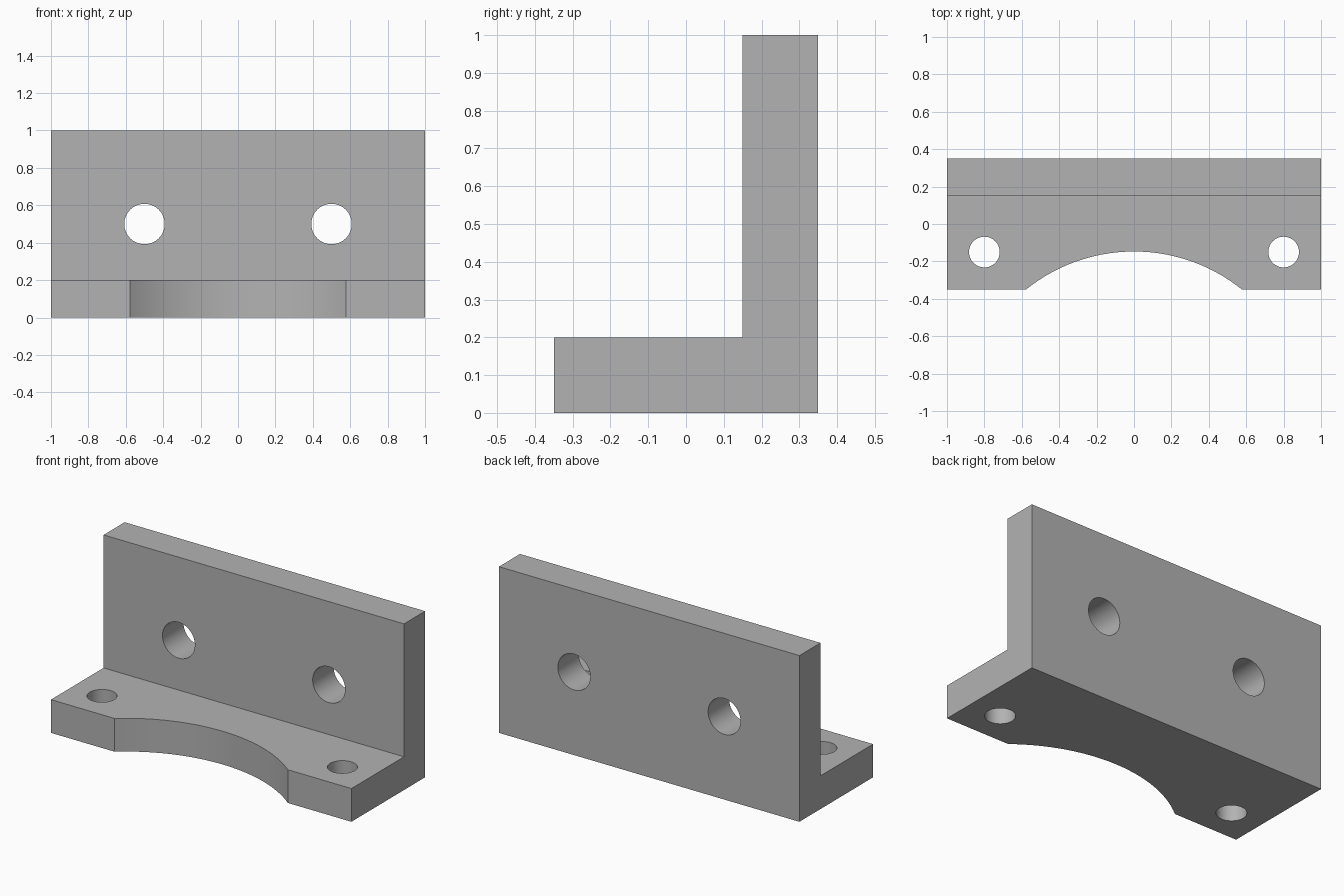
import bpy
import bmesh
import math

if "Cube" in bpy.data.objects:
    bpy.data.objects.remove(bpy.data.objects["Cube"], do_unlink=True)

WIDTH, DEPTH, HEIGHT, THICK = 2.0, 0.7, 1.0, 0.2
FRONT, BACK = -DEPTH / 2, DEPTH / 2

grey = bpy.data.materials.new("plain grey")
grey.use_nodes = True
colour = (0.45, 0.45, 0.45, 1)
grey.diffuse_color = colour
grey.node_tree.nodes["Principled BSDF"].inputs["Base Color"].default_value = colour


def make_bracket():
    """L-shaped side profile extruded along the width."""
    profile = [(FRONT, 0), (BACK, 0), (BACK, HEIGHT), (BACK - THICK, HEIGHT),
               (BACK - THICK, THICK), (FRONT, THICK)]
    bm = bmesh.new()
    face = bm.faces.new([bm.verts.new((-WIDTH / 2, y, z)) for y, z in profile])
    moved = bmesh.ops.extrude_face_region(bm, geom=[face])["geom"]
    verts = [v for v in moved if isinstance(v, bmesh.types.BMVert)]
    bmesh.ops.translate(bm, verts=verts, vec=(WIDTH, 0, 0))
    bmesh.ops.recalc_face_normals(bm, faces=bm.faces)
    mesh = bpy.data.meshes.new("bracket")
    bm.to_mesh(mesh)
    bm.free()
    obj = bpy.data.objects.new("bracket", mesh)
    bpy.context.collection.objects.link(obj)
    obj.data.materials.append(grey)
    return obj


def cut_round(target, name, radius, location, tilt=0, sides=64):
    """Cut a round hole through the target and discard the cutter."""
    bpy.ops.mesh.primitive_cylinder_add(vertices=sides, radius=radius, depth=2 * THICK,
                                        location=location, rotation=(tilt, 0, 0))
    cutter = bpy.context.object
    cutter.name = name
    cutter.hide_render = True
    cutter.data.materials.append(grey)
    mod = target.modifiers.new(name, "BOOLEAN")
    mod.operation = "DIFFERENCE"
    mod.solver = "EXACT"
    mod.object = cutter
    bpy.ops.object.select_all(action="DESELECT")
    bpy.context.view_layer.objects.active = target
    target.select_set(True)
    bpy.ops.object.modifier_apply(modifier=mod.name)
    bpy.data.objects.remove(cutter, do_unlink=True)


bracket = make_bracket()

# Paired mounting holes in the upright plate and the foot
for side in (-1, 1):
    cut_round(bracket, "wall_hole", 0.108, (side * 0.5, BACK - THICK / 2, 0.5), math.pi / 2)
    cut_round(bracket, "foot_hole", 0.082, (side * 0.8, -0.15, THICK / 2))

# Shallow arc cut from the front edge of the foot
half_chord, rise = 0.577, 0.203
arc_radius = (half_chord ** 2 + rise ** 2) / (2 * rise)
cut_round(bracket, "front_arc", arc_radius, (0, FRONT + rise - arc_radius, THICK / 2), sides=128)

bpy.ops.object.shade_smooth_by_angle(angle=math.radians(30))
